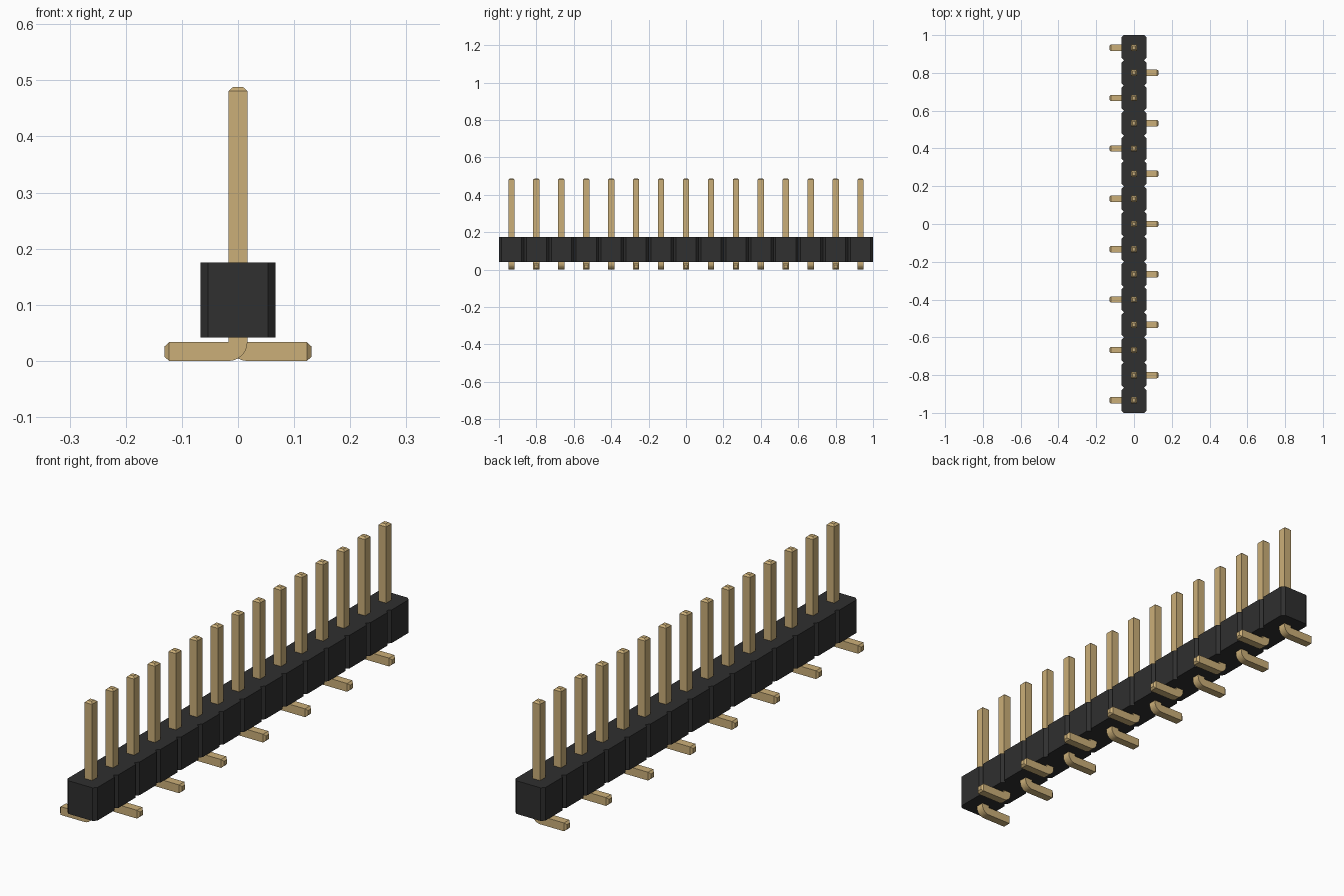
import bpy, bmesh, math

cube = bpy.data.objects.get("Cube")
if cube:
    bpy.data.objects.remove(cube, do_unlink=True)

COUNT = 15
PITCH = 2.0 / COUNT
HALF = PITCH / 2          # half width of one housing unit
CUT = 0.013               # corner chamfer of a unit
BASE, TOP = 0.042, 0.175  # housing bottom and top
R = 0.0167                # half thickness of a pin
TIP = 0.009               # half thickness at a pin's blunt end


def make_material(name, rgb, roughness):
    mat = bpy.data.materials.new(name)
    mat.use_nodes = True
    mat.diffuse_color = (*rgb, 1)
    shader = mat.node_tree.nodes["Principled BSDF"]
    shader.inputs["Base Color"].default_value = (*rgb, 1)
    shader.inputs["Roughness"].default_value = roughness
    return mat


black = make_material("black plastic", (0.029, 0.029, 0.029), 0.6)
gold = make_material("gold metal", (0.60, 0.43, 0.19), 0.4)


def finish_mesh(bm, name, mat):
    bmesh.ops.recalc_face_normals(bm, faces=bm.faces)
    mesh = bpy.data.meshes.new(name)
    bm.to_mesh(mesh)
    bm.free()
    mesh.materials.append(mat)
    return mesh


def add_object(name, mesh, y=0.0):
    obj = bpy.data.objects.new(name, mesh)
    obj.location.y = y
    bpy.context.collection.objects.link(obj)
    return obj


def pin_y(i):
    return 1 - PITCH * (i + 0.5)


# Housing: notched outline of chamfered units, extruded upwards
right_side = []
for i in range(COUNT):
    y = pin_y(i)
    right_side += [(HALF - CUT, y + HALF), (HALF, y + HALF - CUT), (HALF, y - HALF + CUT)]
right_side.append((HALF - CUT, -1.0))
outline = right_side + [(-x, y) for x, y in reversed(right_side)]

bm = bmesh.new()
floor = bm.faces.new([bm.verts.new((x, y, BASE)) for x, y in outline])
extruded = bmesh.ops.extrude_face_region(bm, geom=[floor], use_keep_orig=True)
raised = [v for v in extruded["geom"] if isinstance(v, bmesh.types.BMVert)]
bmesh.ops.translate(bm, verts=raised, vec=(0, 0, TOP - BASE))
add_object("housing", finish_mesh(bm, "housing", black))


# Pin: square section swept down the post, round the bend and along the foot
def pin_mesh(name, side):
    # each section: inner (x, z), outer (x, z), half width in y
    sections = [((TIP, 0.488), (-TIP, 0.488), TIP),
                ((R, 0.481), (-R, 0.481), R)]
    steps = 10
    for k in range(steps + 1):
        a = math.pi / 2 * k / steps
        outer = (R - 2 * R * math.cos(a), 2 * R - 2 * R * math.sin(a))
        sections.append(((R, 2 * R), outer, R))
    sections += [((0.123, 2 * R), (0.123, 0), R),
                 ((0.131, R + TIP), (0.131, R - TIP), TIP)]

    bm = bmesh.new()
    rings = []
    for (xi, zi), (xo, zo), w in sections:
        corners = [(xi, -w, zi), (xi, w, zi), (xo, w, zo), (xo, -w, zo)]
        rings.append([bm.verts.new((side * x, y, z)) for x, y, z in corners])
    for a, b in zip(rings, rings[1:]):
        for j in range(4):
            n = (j + 1) % 4
            bm.faces.new((a[j], a[n], b[n], b[j]))
    bm.faces.new(rings[0])
    bm.faces.new(rings[-1])
    # the bend shares one sharp inner corner
    bmesh.ops.remove_doubles(bm, verts=bm.verts, dist=1e-5)
    return finish_mesh(bm, name, gold)


pin_meshes = [pin_mesh("right_pin", -1), pin_mesh("left_pin", 1)]

# Feet alternate from side to side along the row
for i in range(COUNT):
    add_object(f"pin_{i + 1}", pin_meshes[i % 2], pin_y(i))
